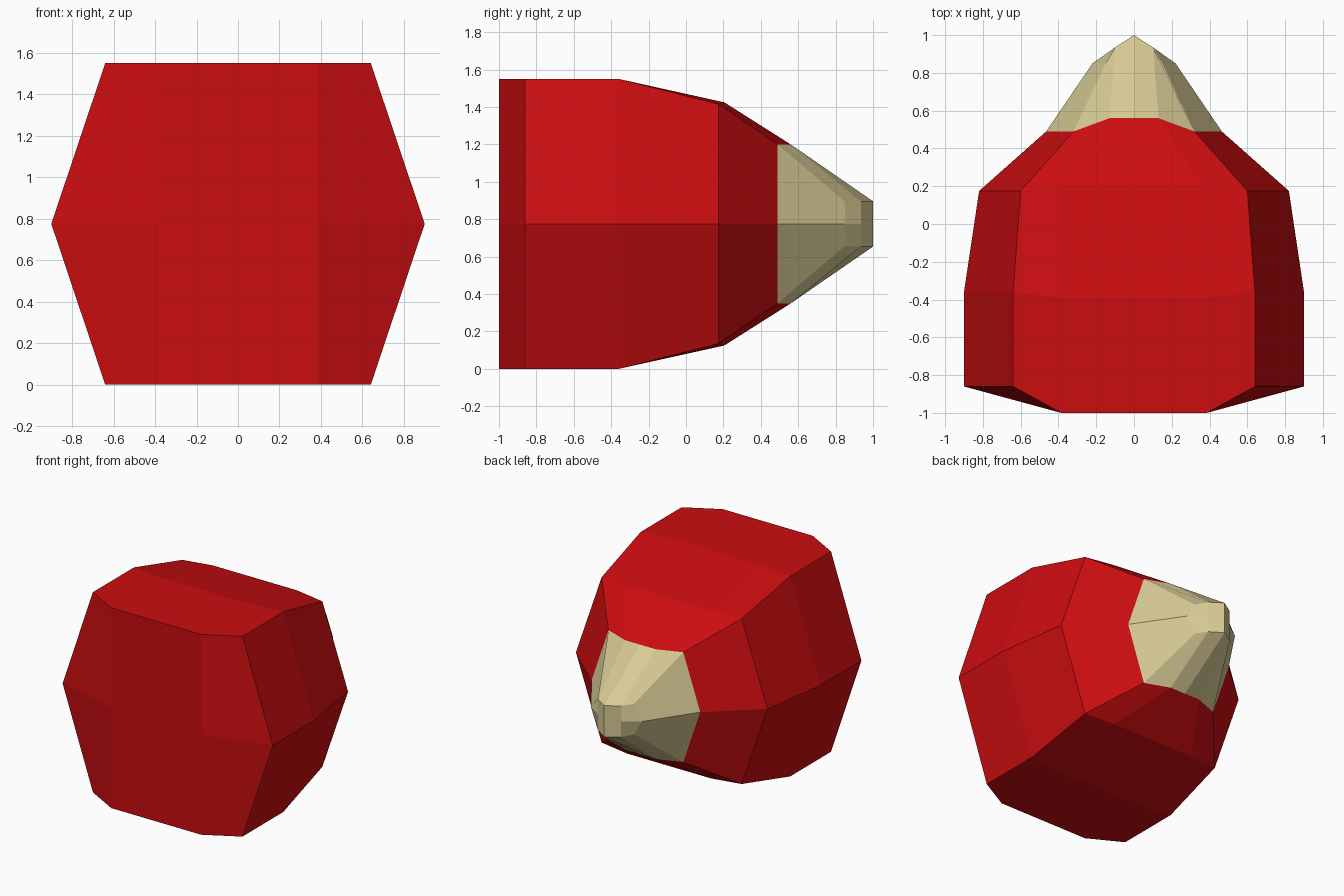
import bpy, bmesh

if "Cube" in bpy.data.objects:
    bpy.data.objects.remove(bpy.data.objects["Cube"])

MID_Z = 0.775

# Each ring: mid x, edge y, corner x, corner half height, inner x, inner half height, inner y, centre y
RINGS = [
    (0.90, -0.86, 0.64, 0.775, 0.385, 0.775, -1.00, -1.00),   # front
    (0.90, -0.36, 0.64, 0.775, 0.385, 0.775, -0.39, -0.39),   # end of straight part
    (0.82, 0.175, 0.60, 0.64, 0.36, 0.65, 0.205, 0.205),      # shoulder
    (0.465, 0.49, 0.32, 0.425, 0.13, 0.425, 0.56, 0.56),      # colour boundary
    (0.22, 0.85, 0.15, 0.118, 0.10, 0.121, 0.935, 1.00),      # tip
]


def material(name, color):
    m = bpy.data.materials.new(name)
    m.diffuse_color = (*color, 1)
    m.use_nodes = True
    m.node_tree.nodes["Principled BSDF"].inputs["Base Color"].default_value = m.diffuse_color
    return m


def ring_points(r):
    """Hexagon with bowed top and bottom edges, 12 points round the y axis."""
    mx, ey, cx, ch, ix, ih, iy, cy = r
    top = [(cx, ey, ch), (ix, iy, ih), (0, cy, ih), (-ix, iy, ih), (-cx, ey, ch)]
    bottom = [(x, y, -h) for x, y, h in reversed(top)]
    pts = [(mx, ey, 0)] + top + [(-mx, ey, 0)] + bottom
    return [(x, y, z + MID_Z) for x, y, z in pts]


def loft(name, rings, mat, cap_index):
    bm = bmesh.new()
    loops = [[bm.verts.new(p) for p in ring_points(r)] for r in rings]
    for a, b in zip(loops, loops[1:]):
        for i in range(12):
            j = (i + 1) % 12
            bm.faces.new((a[i], a[j], b[j], b[i]))
    # End cap: upper and lower quads meeting on a middle row
    r, v = rings[cap_index], loops[cap_index]
    row = [v[0]] + [bm.verts.new((x, y, MID_Z)) for x, y in
                    ((r[4], r[6]), (0, r[7]), (-r[4], r[6]))] + [v[6]]
    for side in (v[1:6], v[11:6:-1]):
        for i in range(4):
            bm.faces.new((row[i], row[i + 1], side[i + 1], side[i]))
    bmesh.ops.recalc_face_normals(bm, faces=bm.faces)
    # The open shell must face outwards: the cap's centre faces show its direction
    v[3].link_faces[0].normal_update()
    bm.normal_update()
    cap = [f for f in row[2].link_faces][0]
    if cap.normal.y * (-1 if cap_index == 0 else 1) < 0:
        bmesh.ops.reverse_faces(bm, faces=bm.faces)
    me = bpy.data.meshes.new(name)
    bm.to_mesh(me)
    bm.free()
    me.materials.append(mat)
    ob = bpy.data.objects.new(name, me)
    bpy.context.collection.objects.link(ob)
    return ob


red = material("red", (0.60, 0.004, 0.005))
cream = material("cream", (0.68, 0.59, 0.30))

# Red hexagonal body with closed front
loft("body", RINGS[:4], red, 0)
# Cream tapered tip at the back
loft("tip", RINGS[3:], cream, -1)
